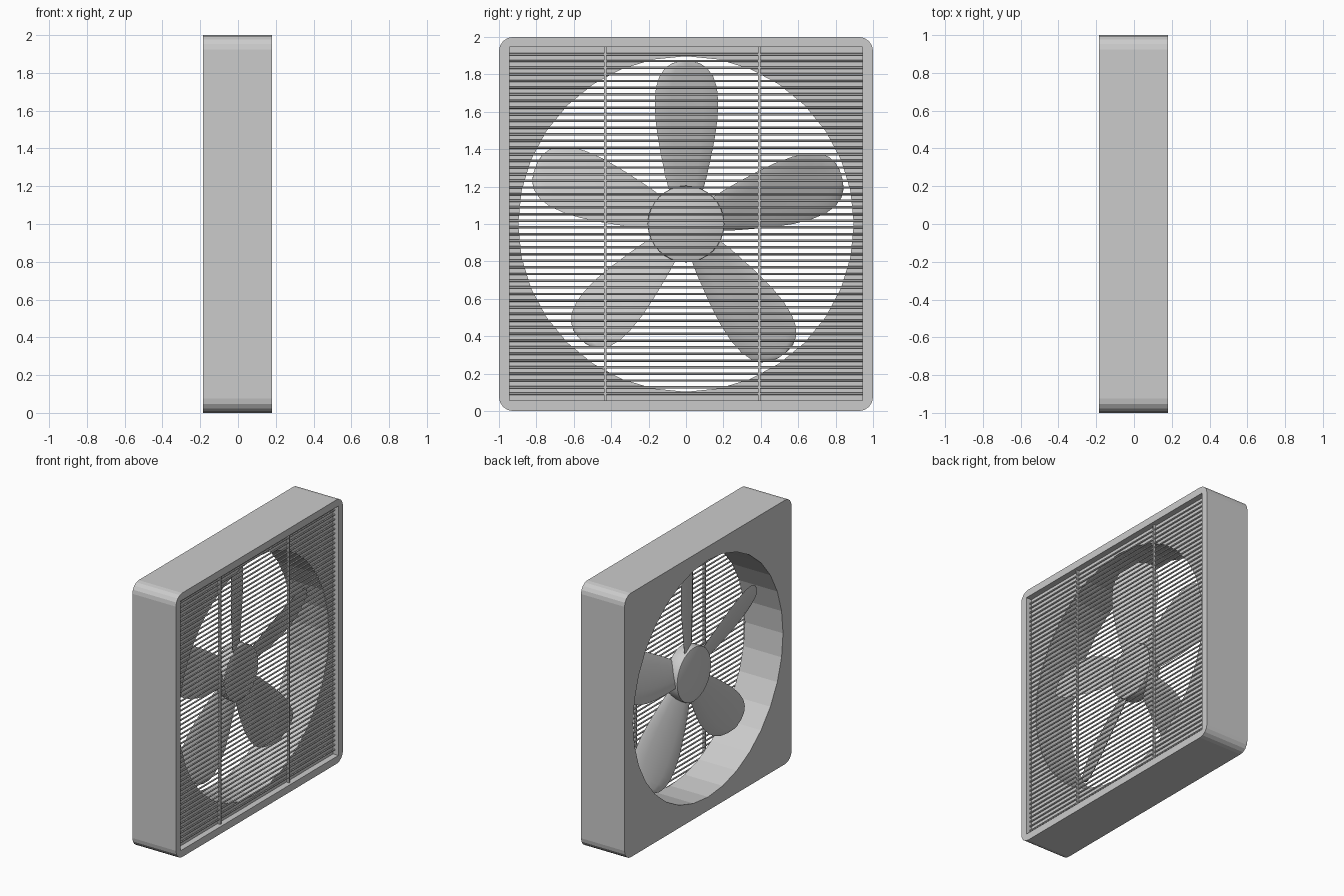
import bpy, bmesh, math
from mathutils import Vector, Matrix

if "Cube" in bpy.data.objects:
    bpy.data.objects.remove(bpy.data.objects["Cube"])

X_BACK, X_FRONT, X_PLATE = -0.185, 0.18, 0.135
CZ = 1.0


def finish(name, bm, smooth=None):
    bmesh.ops.recalc_face_normals(bm, faces=bm.faces)
    me = bpy.data.meshes.new(name)
    bm.to_mesh(me)
    bm.free()
    ob = bpy.data.objects.new(name, me)
    bpy.context.collection.objects.link(ob)
    if smooth:
        bpy.ops.object.select_all(action='DESELECT')
        ob.select_set(True)
        bpy.context.view_layer.objects.active = ob
        bpy.ops.object.shade_smooth_by_angle(angle=math.radians(smooth))
    return ob


def add_box(bm, lo, hi):
    lo, hi = Vector(lo), Vector(hi)
    m = Matrix.Translation((lo + hi) / 2) @ Matrix.Diagonal((*(hi - lo), 1))
    return bmesh.ops.create_cube(bm, size=1, matrix=m)


def add_cyl(bm, r, center, length, axis, n):
    rot = Vector((0, 0, 1)).rotation_difference(Vector(axis)).to_matrix().to_4x4()
    bmesh.ops.create_cone(bm, cap_ends=True, segments=n, radius1=r, radius2=r,
                          depth=length, matrix=Matrix.Translation(center) @ rot)


# Housing: box with rounded corners along x
bm = bmesh.new()
add_box(bm, (X_BACK, -1, 0), (X_FRONT, 1, 2))
edges = [e for e in bm.edges
         if abs(e.verts[0].co.x - e.verts[1].co.x) > 0.1]
bmesh.ops.bevel(bm, geom=edges, offset=0.075, segments=4, profile=0.5,
                affect='EDGES')
housing = finish("housing", bm)

# Cutters: grille recess and round air tunnel
bm = bmesh.new()
add_box(bm, (X_PLATE, -0.945, 0.055), (X_FRONT + 0.1, 0.945, 1.945))
recess = finish("recess_cutter", bm)
bm = bmesh.new()
add_cyl(bm, 0.897, (0, 0, CZ), 1.0, (1, 0, 0), 32)
tunnel = finish("tunnel_cutter", bm)
bpy.context.view_layer.objects.active = housing
for cutter in (recess, tunnel):
    mod = housing.modifiers.new(cutter.name, 'BOOLEAN')
    mod.operation = 'DIFFERENCE'
    mod.solver = 'EXACT'
    mod.object = cutter
    bpy.ops.object.modifier_apply(modifier=mod.name)
for cutter in (recess, tunnel):
    bpy.data.objects.remove(cutter)

# Grille: thin horizontal rods and two upright bars
bm = bmesh.new()
N = 52
for i in range(N):
    z = 0.092 + (1.907 - 0.092) * i / (N - 1)
    add_cyl(bm, 0.0065, (0.147, 0, z), 1.89, (0, 1, 0), 6)
finish("grille_rods", bm)
bm = bmesh.new()
for y in (-0.432, 0.392):
    add_box(bm, (0.140, y - 0.007, 0.055), (0.158, y + 0.007, 1.945))
finish("grille_uprights", bm)

# Hub
bm = bmesh.new()
add_cyl(bm, 0.205, (-0.02, 0, CZ), 0.10, (1, 0, 0), 32)
rim = [e for e in bm.edges if abs(e.verts[0].co.x - e.verts[1].co.x) < 1e-4]
bmesh.ops.bevel(bm, geom=rim, offset=0.008, segments=2, profile=0.5,
                affect='EDGES')
finish("hub", bm, 35)

# Blades: lens sections along the radius, pitched about their own axis
STATIONS = [(0.15, 0.085), (0.25, 0.113), (0.35, 0.135), (0.45, 0.155),
            (0.55, 0.17), (0.65, 0.175), (0.73, 0.168), (0.79, 0.148),
            (0.835, 0.115), (0.86, 0.075), (0.87, 0.03)]
PITCH = math.radians(22)


def blade(name, angle, length, width):
    bm = bmesh.new()
    rings, n = [], 12
    for r, w in STATIONS:
        w *= width / math.cos(PITCH)
        ring = []
        for k in range(n):
            a = 2 * math.pi * k / n
            c = w * math.cos(a)
            t = 0.013 * math.sin(a) + 0.3 * (c * c - 0.01)
            # chord runs along y and drops in x
            x = -c * math.sin(PITCH) + t * math.cos(PITCH)
            y = c * math.cos(PITCH) + t * math.sin(PITCH)
            ring.append(bm.verts.new((x, y, r * length / 0.87)))
        rings.append(ring)
    for a, b in zip(rings, rings[1:]):
        for k in range(n):
            bm.faces.new((a[k], a[(k + 1) % n], b[(k + 1) % n], b[k]))
    bm.faces.new(rings[0])
    bm.faces.new(rings[-1])
    turn = Matrix.Rotation(math.radians(angle - 90), 4, 'X')
    bmesh.ops.transform(bm, matrix=Matrix.Translation((-0.015, 0, CZ)) @ turn,
                        verts=bm.verts)
    finish(name, bm, 40)


for i, (ang, ln, wd) in enumerate([(90, 0.87, 0.97), (17.5, 0.87, 1.0),
                                   (159.5, 0.86, 1.0), (228, 0.835, 0.92),
                                   (-53.5, 0.87, 1.0)]):
    blade(f"blade_{i + 1}", ang, ln, wd)
